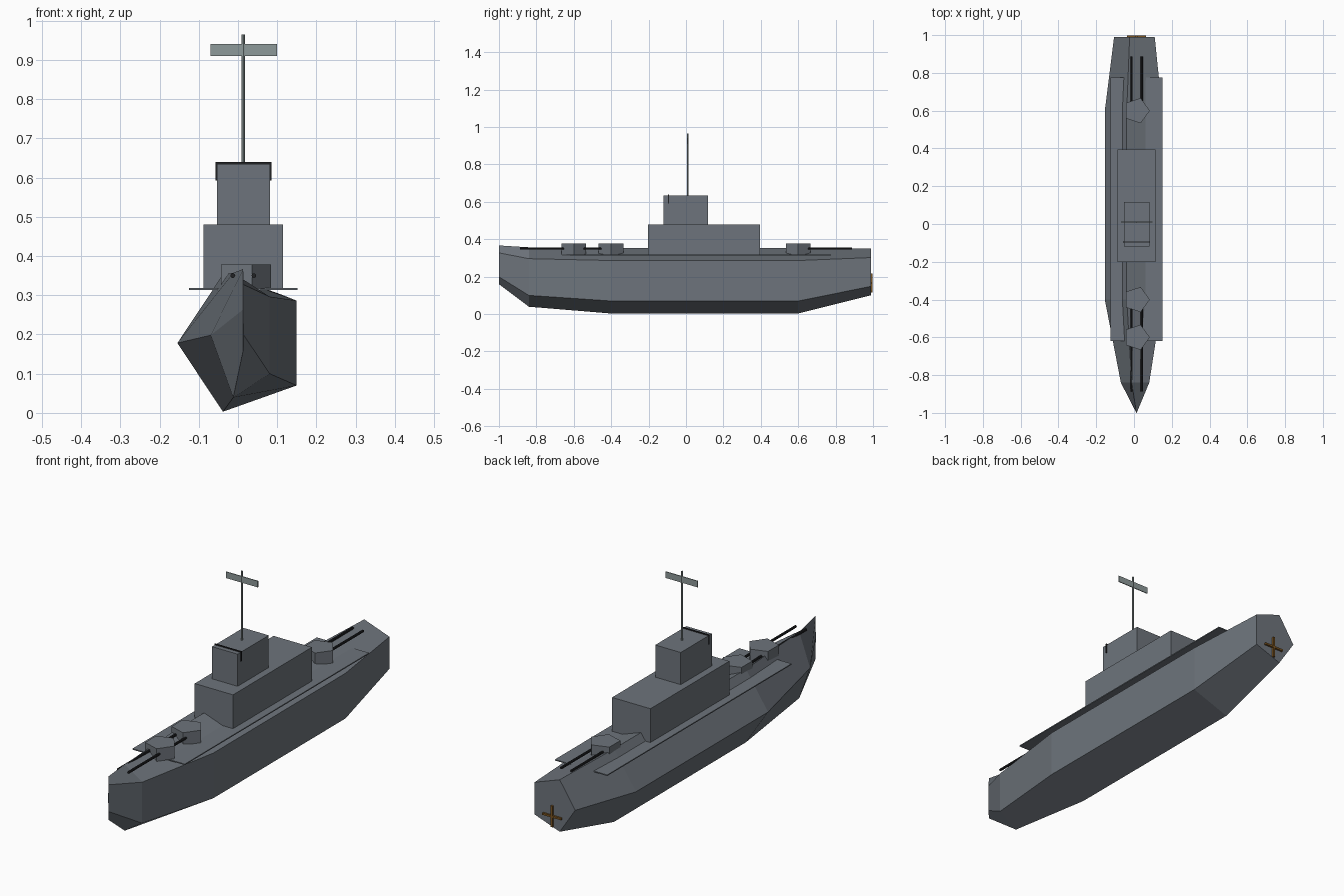
import bpy, bmesh
from math import cos, sin, radians

cube = bpy.data.objects.get("Cube")
if cube:
    bpy.data.objects.remove(cube, do_unlink=True)

CX = 0.0135  # centreline of the ship


def material(name, color):
    m = bpy.data.materials.new(name)
    m.use_nodes = True
    m.diffuse_color = (*color, 1)
    m.node_tree.nodes["Principled BSDF"].inputs["Base Color"].default_value = (*color, 1)
    return m


grey = material("ship grey", (0.155, 0.175, 0.2))
dark = material("gun black", (0.015, 0.016, 0.018))
pale = material("mast grey", (0.27, 0.32, 0.32))
bronze = material("propeller bronze", (0.2, 0.09, 0.015))


def finish(name, bm, mat):
    bmesh.ops.recalc_face_normals(bm, faces=bm.faces)
    mesh = bpy.data.meshes.new(name)
    bm.to_mesh(mesh)
    bm.free()
    mesh.materials.append(mat)
    ob = bpy.data.objects.new(name, mesh)
    bpy.context.collection.objects.link(ob)
    return ob


def box(name, x, y, z, mat):
    """Box from (min, max) ranges on each axis."""
    bm = bmesh.new()
    bmesh.ops.create_cube(bm, size=1)
    for v in bm.verts:
        v.co = [r[0] + (c + 0.5) * (r[1] - r[0]) for c, r in zip(v.co, (x, y, z))]
    return finish(name, bm, mat)


def loft(name, rings, mat):
    """Skin a list of equal-length point rings and cap both ends."""
    bm = bmesh.new()
    loops = [[bm.verts.new(p) for p in ring] for ring in rings]
    n = len(loops[0])
    for a, b in zip(loops, loops[1:]):
        for i in range(n):
            j = (i + 1) % n
            bm.faces.new((a[i], a[j], b[j], b[i]))
    bm.faces.new(loops[0])
    bm.faces.new(loops[-1])
    return finish(name, bm, mat)


def ring_y(x, y, z, rx, rz, n, start=0):
    angles = [radians(start + 360 * i / n) for i in range(n)]
    return [(x + rx * cos(a), y, z + rz * sin(a)) for a in angles]


def ring_z(x, y, z, r, n):
    angles = [radians(360 * i / n) for i in range(n)]
    return [(x + r * cos(a), y + r * sin(a), z) for a in angles]


# Hull: five-sided stations as (y, centre height, half width, half height)
stations = [(-1, 0.263, 0.001, 0.109), (-0.84, 0.198, 0.083, 0.167),
            (-0.4, 0.178, 0.168, 0.184), (0.6, 0.178, 0.168, 0.184),
            (0.989, 0.225, 0.119, 0.131)]
loft("hull", [ring_y(CX, y, z, rx, rz, 5, 36) for y, z, rx, rz in stations], grey)

# Deck plate and superstructure
box("deck", (-0.125, 0.152), (-0.62, 0.775), (0.313, 0.318), grey)
box("superstructure", (-0.088, 0.115), (-0.202, 0.395), (0.316, 0.48), grey)
box("bridge", (-0.054, 0.081), (-0.119, 0.117), (0.48, 0.634), grey)
box("bridge_band", (-0.057, 0.085), (-0.097, -0.092), (0.592, 0.639), dark)

# Turrets with twin guns; side is the direction the guns point
for name, y, side in (("front", -0.6, -1), ("second", -0.4, -1), ("rear", 0.6, 1)):
    loft(name + "_turret", [ring_z(CX, y, z, 0.07, 5) for z in (0.317, 0.378)], grey)
    for label, dx in (("right", -0.027), ("left", 0.027)):
        loft(f"{name}_{label}_gun",
             [ring_y(CX + dx, y + side * d, 0.35, 0.006, 0.006, 8) for d in (0.03, 0.288)],
             dark)

# Mast and crossbar
loft("mast", [ring_z(CX, 0.01, z, 0.004, 8) for z in (0.63, 0.965)], pale)
box("crossbar", (-0.07, 0.099), (0.008, 0.012), (0.91, 0.94), pale)

# Propeller of two crossed blades on the stern
box("propeller_upright", (CX - 0.005, CX + 0.005), (0.985, 0.998), (0.116, 0.217), bronze)
box("propeller_level", (CX - 0.05, CX + 0.05), (0.985, 0.998), (0.162, 0.171), bronze)
